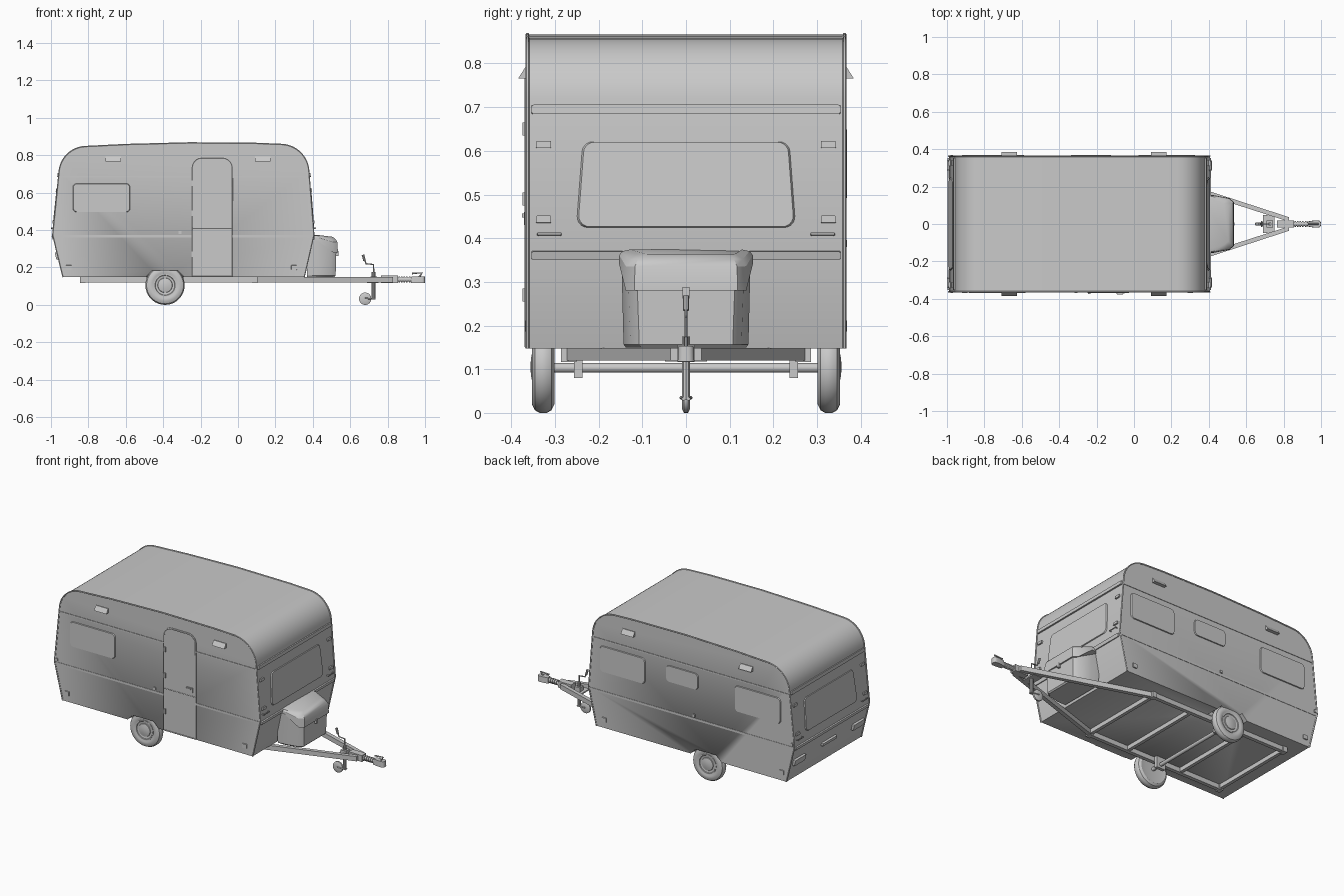
import bpy, bmesh, math
from mathutils import Vector

cube = bpy.data.objects.get("Cube")
if cube:
    bpy.data.objects.remove(cube, do_unlink=True)

GREY = bpy.data.materials.new("plain_grey")
GREY.use_nodes = True
GREY.diffuse_color = (0.588, 0.588, 0.588, 1)
GREY.node_tree.nodes["Principled BSDF"].inputs["Base Color"].default_value = GREY.diffuse_color

X, Y, Z = Vector((1, 0, 0)), Vector((0, 1, 0)), Vector((0, 0, 1))
HALF = 0.363


def finish(obj):
    obj.data.materials.clear()
    obj.data.materials.append(GREY)
    bpy.ops.object.select_all(action="DESELECT")
    obj.select_set(True)
    bpy.context.view_layer.objects.active = obj
    bpy.ops.object.shade_smooth_by_angle(angle=math.radians(32))
    return obj


def loft(name, rings):
    """Skin equal-length rings and cap both ends."""
    bm = bmesh.new()
    rows = [[bm.verts.new(p) for p in ring] for ring in rings]
    for a, b in zip(rows, rows[1:]):
        for i in range(len(a)):
            j = (i + 1) % len(a)
            bm.faces.new((a[i], a[j], b[j], b[i]))
    bm.faces.new(rows[0])
    bm.faces.new(rows[-1])
    bmesh.ops.recalc_face_normals(bm, faces=bm.faces)
    mesh = bpy.data.meshes.new(name)
    bm.to_mesh(mesh)
    bm.free()
    obj = bpy.data.objects.new(name, mesh)
    bpy.context.collection.objects.link(obj)
    return finish(obj)


def prism(name, pts, o, u, v, n, d0, d1, taper=1.0):
    """Extrude a flat outline along n, optionally shrinking the outer side."""
    c = sum((Vector(p) for p in pts), Vector((0, 0))) / len(pts)
    outer = [c + (Vector(p) - c) * taper for p in pts]
    place = lambda ring, d: [o + u * p[0] + v * p[1] + n * d for p in ring]
    return loft(name, [place(pts, d0), place(outer, d1)])


def box(name, lo, hi):
    pts = [(lo[0], lo[1]), (hi[0], lo[1]), (hi[0], hi[1]), (lo[0], hi[1])]
    return prism(name, pts, Vector((0, 0, 0)), X, Y, Z, lo[2], hi[2])


def rounded(corners, steps=5):
    """Fillet each (x, y, radius) corner."""
    out = []
    for i, (x, y, r) in enumerate(corners):
        p = Vector((x, y))
        if not r:
            out.append(p)
            continue
        a = (Vector(corners[i - 1][:2]) - p).normalized()
        b = (Vector(corners[(i + 1) % len(corners)][:2]) - p).normalized()
        half = math.acos(max(-1, min(1, a.dot(b)))) / 2
        c = p + (a + b).normalized() * (r / math.sin(half))
        t = r / math.tan(half)
        start, end = p + a * t - c, p + b * t - c
        sweep = math.pi - 2 * half
        for k in range(steps + 1):
            f = k / steps
            out.append(c + (start * math.sin((1 - f) * sweep) + end * math.sin(f * sweep)) / math.sin(sweep))
    return out


def rect(x0, x1, y0, y1, r=0.0, inset=0.0):
    return rounded([(x0, y0, r), (x1, y0, r), (x1 - inset, y1, r), (x0 + inset, y1, r)])


def rod(name, path, r, cyclic=False, sides=2):
    curve = bpy.data.curves.new(name, "CURVE")
    curve.dimensions = "3D"
    curve.bevel_depth, curve.bevel_resolution = r, sides
    curve.use_fill_caps = True
    s = curve.splines.new("POLY")
    s.points.add(len(path) - 1)
    for pt, co in zip(s.points, path):
        pt.co = (*co, 1)
    s.use_cyclic_u = cyclic
    obj = bpy.data.objects.new(name, curve)
    bpy.context.collection.objects.link(obj)
    bpy.ops.object.select_all(action="DESELECT")
    obj.select_set(True)
    bpy.context.view_layer.objects.active = obj
    bpy.ops.object.convert(target="MESH")
    return finish(bpy.context.object)


def lathe(name, profile, centre, side=1, n=36):
    """Turn (radius, offset) pairs around the y axis."""
    turns = [2 * math.pi * k / n for k in range(n)]
    return loft(name, [[Vector(centre) + Vector((r * math.cos(t), y * side, r * math.sin(t)))
                        for t in turns] for r, y in profile])


# Body shell with wheel arches
profile = rounded([(-0.935, 0.148, 0), (-0.99, 0.375, 0), (-0.943, 0.84, 0.145),
                   (-0.6, 0.857, 0), (-0.257, 0.866, 0), (0.1, 0.863, 0),
                   (0.367, 0.852, 0.15), (0.405, 0.375, 0), (0.353, 0.148, 0)], 12)
body = prism("body_shell", profile, Vector((0, 0, 0)), X, Z, Y, -HALF, HALF)
for s in (-1, 1):
    arch = [(-0.505, 0.1), (-0.275, 0.1), (-0.285, 0.148), (-0.32, 0.183), (-0.46, 0.183), (-0.495, 0.148)]
    cutter = prism("arch_cutter", arch, Vector((0, 0, 0)), X, Z, Y * s, 0.27, 0.45)
    cutter.hide_render = True
    mod = body.modifiers.new("arch", "BOOLEAN")
    mod.operation, mod.object = "DIFFERENCE", cutter
    bpy.context.view_layer.objects.active = body
    bpy.ops.object.modifier_apply(modifier=mod.name)
    bpy.data.objects.remove(cutter, do_unlink=True)

for s in (-1, 1):
    # Edge trim, seam strips, vents and markers on each side
    o, tag = Vector((0, s * HALF, 0)), "left" if s > 0 else "right"
    rod(f"edge_trim_{tag}", [(p.x, s * HALF, p.y) for p in profile], 0.0045, False, 1)
    side_plate = lambda name, pts, d, t=1.0: prism(f"{name}_{tag}", pts, o, X, Z, Y * s, -0.004, d, t)
    side_plate("upper_seam", rect(-0.955, 0.38, 0.682, 0.69), 0.003)
    side_plate("lower_seam", rect(-0.985, 0.402, 0.36, 0.373), 0.002)
    for x in (-0.667, 0.133):
        wedge = [(-0.005, 0.793), (0.004, 0.793), (0.021, 0.766), (-0.005, 0.766)]
        prism(f"vent_{tag}", wedge, o, Y * s, Z, X, x - 0.042, x + 0.042)
    for x in (-0.905, 0.3):
        side_plate("side_marker", rect(x - 0.016, x + 0.016, 0.185, 0.213, 0.003), 0.006, 0.9)
    for x in (-0.975, -0.31):
        side_plate("awning_hook", rect(x - 0.007, x + 0.007, 0.38, 0.396), 0.006)

# Side windows
for s, x0, x1, z0 in ((-1, -0.885, -0.575, 0.495), (1, 0.02, 0.33, 0.49),
                      (1, -0.34, -0.12, 0.55), (1, -0.9, -0.585, 0.49)):
    o = Vector((0, s * HALF, 0))
    prism("side_window", rect(x0, x1, z0, 0.65, 0.022), o, X, Z, Y * s, -0.003, 0.006, 0.97)

# Entry door with frame, split line, hinges and handle
right = Vector((0, -HALF, 0))
door = rounded([(-0.245, 0.152, 0), (-0.032, 0.152, 0), (-0.032, 0.785, 0.05), (-0.245, 0.785, 0.05)])
prism("door", door, right, X, Z, -Y, -0.003, 0.004)
rod("door_frame", [(p.x, -HALF - 0.002, p.y) for p in door], 0.005, True, 1)
rod("door_split", [(-0.243, -HALF - 0.003, 0.408), (-0.034, -HALF - 0.003, 0.408)], 0.003)
for z in (0.27, 0.49, 0.65):
    box("door_hinge", (-0.246, -HALF - 0.011, z - 0.015), (-0.232, -HALF, z + 0.015))
box("handle_plate", (-0.095, -HALF - 0.008, 0.43), (-0.05, -HALF, 0.46))
box("handle_lever", (-0.09, -HALF - 0.013, 0.447), (-0.06, -HALF, 0.456))

# Front and rear walls: strips, window and fittings on the slanted panels
for end, knee_x, top_x, low_x in (("front", 0.405, 0.38, 0.353), ("rear", -0.99, -0.957, -0.935)):
    knee = Vector((knee_x, 0, 0.375))
    out = X if end == "front" else -X
    up = (Vector((top_x, 0, 0.69)) - knee).normalized()
    down = (knee - Vector((low_x, 0, 0.148))).normalized()
    n_up, n_low = (v.cross(Y) for v in (up, down))
    n_up, n_low = (n if n.dot(out) > 0 else -n for n in (n_up, n_low))
    upper = lambda name, pts, d, t=1.0: prism(f"{end}_{name}", pts, knee, Y, up, n_up, -0.006, d, t)
    lower = lambda name, pts, d, t=1.0: prism(f"{end}_{name}", pts, knee, Y, down, n_low, -0.006, d, t)
    upper("upper_strip", rect(-0.355, 0.355, 0.31, 0.331, 0.004), 0.009, 0.995)
    lower("lower_strip", rect(-0.355, 0.355, -0.024, -0.004, 0.004), 0.008, 0.995)
    upper("window", rect(-0.255, 0.255, 0.048, 0.248, 0.025, 0.015), 0.006, 0.97)
    for s in (-1, 1):
        for v in (0.068, 0.24):
            upper("lamp", rect(s * 0.326 - 0.017, s * 0.326 + 0.017, v - 0.008, v + 0.008, 0.002), 0.009)
        ends = [knee + up * 0.034 + Y * s * y for y in (0.288, 0.338)]
        rod(f"{end}_grab_handle", [ends[0], ends[0] + n_up * 0.012, ends[1] + n_up * 0.012, ends[1]], 0.0035)
        if end == "rear":
            lower("tail_lamp", rect(s * 0.285 - 0.055, s * 0.285 + 0.055, -0.135, -0.095, 0.004), 0.013, 0.95)
    if end == "rear":
        lower("plate_lamp", rect(-0.07, 0.07, -0.115, -0.095, 0.003), 0.012, 0.95)


# Gas locker on the drawbar: lower bin and overlapping lid
def locker_ring(half, front, z, z_back=None):
    zb = z if z_back is None else z_back
    plan = [(0.37, half, zb), (0.425, half, zb), (front - 0.025, half - 0.016, z), (front, half - 0.036, z)]
    return [Vector((x, -y, h)) for x, y, h in plan] + [Vector((x, y, h)) for x, y, h in reversed(plan)]


loft("locker_bin", [locker_ring(0.138, 0.515, 0.15), locker_ring(0.143, 0.522, 0.157),
                    locker_ring(0.148, 0.526, 0.30, 0.355)])
loft("locker_lid", [locker_ring(0.154, 0.534, 0.28, 0.345), locker_ring(0.153, 0.532, 0.335, 0.361),
                    locker_ring(0.146, 0.522, 0.352, 0.37), locker_ring(0.128, 0.505, 0.364, 0.374)])
box("locker_latch", (0.52, -0.008, 0.262), (0.538, 0.008, 0.288))

# Ladder chassis and converging drawbar
for s in (-1, 1):
    y0, y1 = sorted((s * 0.257, s * 0.28))
    box("chassis_rail", (-0.84, y0, 0.12), (0.1, y1, 0.149))
    bar = [(0.08, s * 0.28), (0.08, s * 0.254), (0.83, s * 0.012), (0.83, s * 0.036)]
    prism("drawbar_beam", bar, Vector((0, 0, 0)), X, Y, Z, 0.12, 0.149)
    for x in (-0.83, 0.09):
        box("rail_bracket", (x - 0.014, y0 - 0.006, 0.116), (x + 0.014, y1 + 0.006, 0.15))
    y = s * 0.247
    box("axle_bracket", (-0.42, y - 0.01, 0.08), (-0.36, y + 0.01, 0.15))
for x in (-0.83, -0.55, -0.18, 0.09):
    box("cross_member", (x - 0.01, -0.27, 0.123), (x + 0.01, 0.27, 0.149))

# Axle and wheels
rod("axle", [(-0.39, -0.31, 0.103), (-0.39, 0.31, 0.103)], 0.011, False, 4)
tyre = [(0.058, -0.022), (0.085, -0.026), (0.099, -0.019), (0.105, -0.008), (0.105, 0.008),
        (0.099, 0.019), (0.085, 0.026), (0.07, 0.026), (0.058, 0.021)]
hub = [(0.06, -0.018), (0.06, 0.024), (0.054, 0.024), (0.048, 0.016), (0.042, 0.017),
       (0.038, 0.024), (0.02, 0.028), (0.004, 0.029)]
for s in (-1, 1):
    lathe("tyre", tyre, (-0.39, s * 0.327, 0.105), s)
    lathe("wheel_hub", hub, (-0.39, s * 0.327, 0.105), s)

# Coupling with bellows, head and lever
box("coupling_block", (0.765, -0.02, 0.117), (0.855, 0.02, 0.156))
box("drawbar_plate", (0.69, -0.048, 0.118), (0.75, 0.048, 0.126))
for k in range(5):
    x = 0.857 + k * 0.014
    rod("bellows_fold", [(x, 0, 0.136), (x + 0.008, 0, 0.136)], 0.016, False, 4)
rod("coupling_shaft", [(0.84, 0, 0.136), (0.95, 0, 0.136)], 0.011, False, 4)
head = rounded([(0.925, -0.013, 0), (0.96, -0.019, 0), (1.0, -0.019, 0.015), (1.0, 0.019, 0.015),
                (0.96, 0.019, 0), (0.925, 0.013, 0)])
prism("coupling_head", head, Vector((0, 0, 0)), X, Y, Z, 0.118, 0.153, 0.93)
rod("coupling_lever", [(0.97, 0, 0.15), (0.985, 0, 0.172), (0.93, 0, 0.168)], 0.005)

# Jockey wheel with post, clamp, fork and crank
rod("jockey_post", [(0.725, 0, 0.03), (0.725, 0, 0.175)], 0.01, False, 3)
box("jockey_clamp", (0.708, -0.018, 0.118), (0.744, 0.018, 0.152))
rod("jockey_crank", [(0.725, 0, 0.17), (0.725, 0, 0.216), (0.685, 0, 0.22), (0.677, 0, 0.24)], 0.004)
rod("crank_grip", [(0.677, 0, 0.235), (0.668, 0, 0.268)], 0.007)
for s in (-1, 1):
    rod("jockey_fork", [(0.735, s * 0.006, 0.032), (0.68, s * 0.011, 0.035)], 0.004)
lathe("jockey_wheel", [(0.006, -0.009), (0.024, -0.009), (0.033, -0.005), (0.033, 0.005),
                       (0.024, 0.009), (0.006, 0.009)], (0.68, 0, 0.033), 1, 24)
